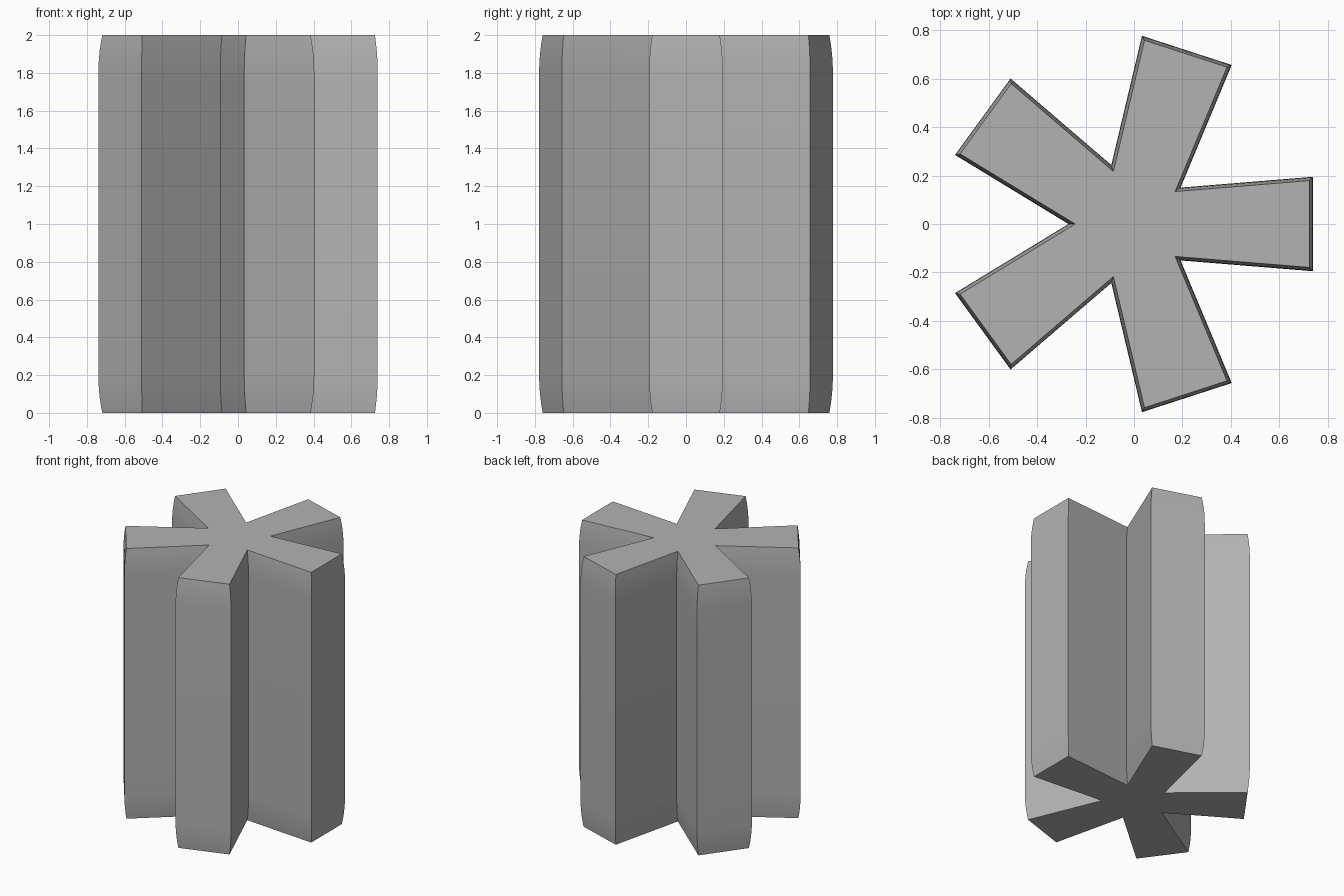
import bpy, bmesh, math
from mathutils import Vector

if "Cube" in bpy.data.objects:
    bpy.data.objects.remove(bpy.data.objects["Cube"])

ARMS, R, NOTCH = 5, 0.779, 0.256      # arm count, corner radius, notch radius
HALF = math.radians(14.5)             # half angle of an arm's end
CX = -0.0147                          # hub offset that centres the bounding box
HEIGHT, ROUND, INSET = 2.0, 0.2, 0.0145
STEPS = 5


def star_outline():
    """Counter-clockwise outline: two end corners and one notch per arm."""
    pts = []
    for i in range(ARMS):
        a = math.tau * i / ARMS
        for r, t in ((R, a - HALF), (R, a + HALF), (NOTCH, a + math.pi / ARMS)):
            pts.append(Vector((CX + r * math.cos(t), r * math.sin(t))))
    return pts


def inset(pts, d):
    """Move every edge of the outline inwards by d."""
    out = []
    for i, p in enumerate(pts):
        e1 = (p - pts[i - 1]).normalized()
        e2 = (pts[(i + 1) % len(pts)] - p).normalized()
        n1, n2 = Vector((-e1.y, e1.x)), Vector((-e2.y, e2.x))
        out.append(p + (n1 + n2) * d / (1 + n1.dot(n2)))
    return out


# Height and inset of each ring, easing in towards both ends
lower = [(ROUND * k / STEPS, INSET * (1 - k / STEPS) ** 2) for k in range(STEPS + 1)]
levels = lower + [(HEIGHT - z, d) for z, d in reversed(lower)]

# Star-shaped column
bm = bmesh.new()
base = star_outline()
rings = [[bm.verts.new((p.x, p.y, z)) for p in inset(base, d)] for z, d in levels]
n = len(base)
for low, high in zip(rings, rings[1:]):
    for i in range(n):
        j = (i + 1) % n
        bm.faces.new((low[i], low[j], high[j], high[i]))
bm.faces.new(rings[-1])
bm.faces.new(rings[0][::-1])

mesh = bpy.data.meshes.new("star_column")
bm.to_mesh(mesh)
bm.free()
column = bpy.data.objects.new("star_column", mesh)
bpy.context.collection.objects.link(column)

grey = bpy.data.materials.new("plain grey")
grey.diffuse_color = (0.45, 0.45, 0.45, 1)
grey.use_nodes = True
grey.node_tree.nodes["Principled BSDF"].inputs["Base Color"].default_value = grey.diffuse_color
mesh.materials.append(grey)

# Smooth along the rounded ends, crisp at the corners
bpy.context.view_layer.objects.active = column
column.select_set(True)
bpy.ops.object.shade_smooth_by_angle(angle=math.radians(30))
